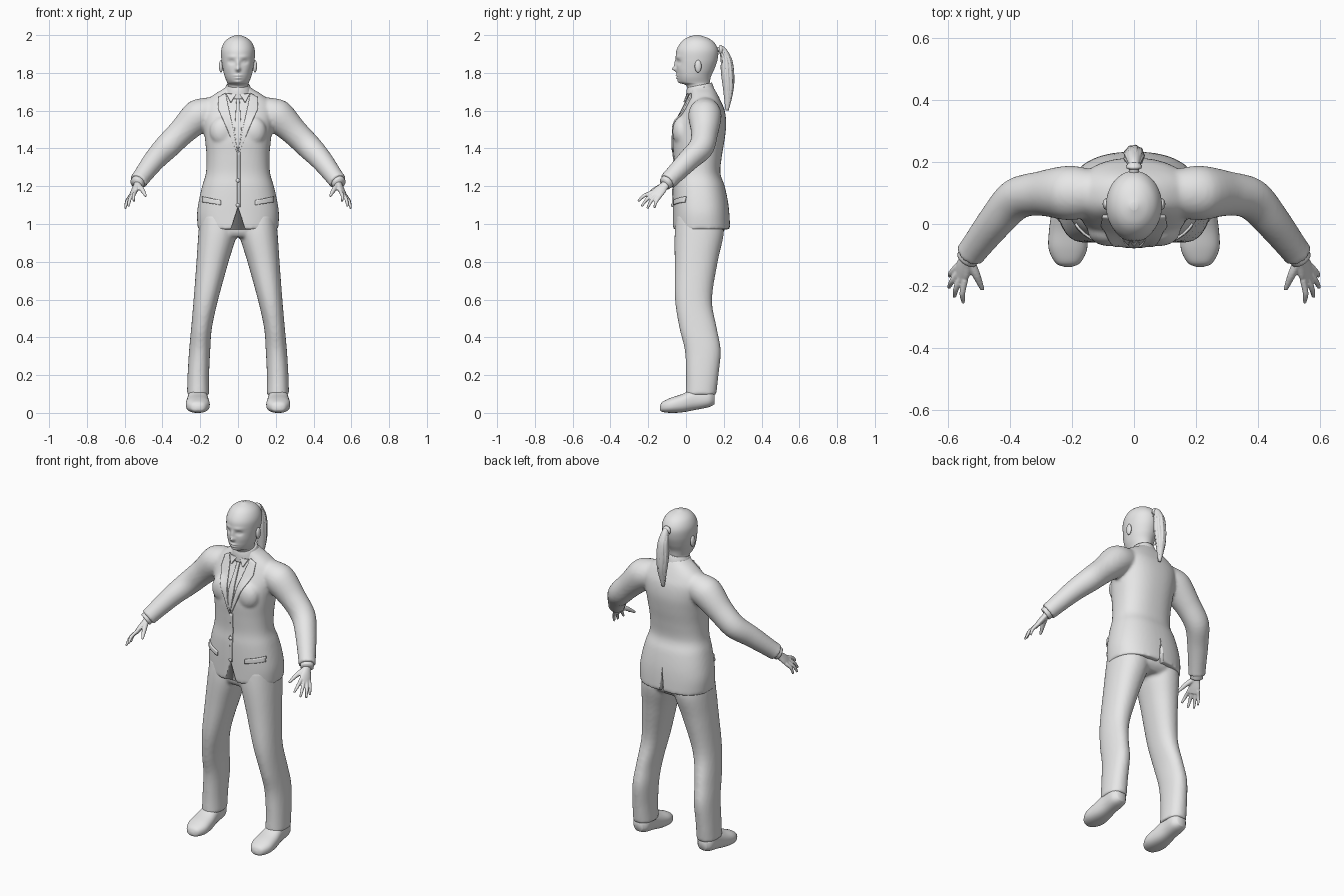
import bpy, bmesh, math, random
from mathutils import Vector

cube = bpy.data.objects.get("Cube")
if cube:
    bpy.data.objects.remove(cube)
random.seed(4)

GREY = (0.8, 0.8, 0.8, 1)
grey = bpy.data.materials.new("plain grey")
grey.use_nodes = True
grey.diffuse_color = GREY
grey.node_tree.nodes["Principled BSDF"].inputs["Base Color"].default_value = GREY


def finish(name, bm, mirror=False, voxel=0, smooth=0):
    """Turn a bmesh into a smooth object, optionally fused and mirrored."""
    bmesh.ops.recalc_face_normals(bm, faces=bm.faces)
    for f in bm.faces:
        f.smooth = True
    me = bpy.data.meshes.new(name)
    bm.to_mesh(me)
    bm.free()
    me.materials.append(grey)
    ob = bpy.data.objects.new(name, me)
    bpy.context.collection.objects.link(ob)
    if voxel:
        m = ob.modifiers.new("fuse", "REMESH")
        m.mode, m.voxel_size, m.use_smooth_shade = "VOXEL", voxel, True
    if smooth:
        m = ob.modifiers.new("soften", "SMOOTH")
        m.factor, m.iterations = 0.5, smooth
    if mirror:
        ob.modifiers.new("mirror", "MIRROR").use_mirror_merge = False
    return ob


def loft(bm, secs, sides=32, steps=5, power=2.0):
    """Skin smooth cross-sections, each given as (centre, half axis, half axis)."""
    rows = []
    for i in range(len(secs) - 1):
        a, b, c, d = (secs[min(max(i + k, 0), len(secs) - 1)] for k in (-1, 0, 1, 2))
        for s in range(steps):
            t = s / steps
            rows.append([q + 0.5 * t * ((r - p) + t * ((2*p - 5*q + 4*r - w) + t * (3*(q - r) + w - p)))
                         for p, q, r, w in zip(a, b, c, d)])
    rows.append(secs[-1])
    rings = []
    for o, u, v in rows:
        ring = []
        for k in range(sides):
            a = math.tau * k / sides
            c, s = (math.copysign(abs(f(a)) ** (2 / power), f(a)) for f in (math.cos, math.sin))
            ring.append(bm.verts.new(o + u * c + v * s))
        rings.append(ring)
    for p, q in zip(rings, rings[1:]):
        for k in range(sides):
            j = (k + 1) % sides
            bm.faces.new((p[k], p[j], q[j], q[k]))
    bm.faces.new(rings[0][::-1])
    bm.faces.new(rings[-1])


def stack(bm, rows, cx=None, tilt=0, **kw):
    """Horizontal sections: height, half width, front, back (and centre x)."""
    loft(bm, [(Vector((r[4] if len(r) > 4 else 0, (r[2] + r[3]) / 2, r[0])), Vector((r[1], 0, 0)),
               Vector((0, (r[3] - r[2]) / 2, tilt))) for r in rows], **kw)


def tube(bm, pts, side=1, flat=1.0, **kw):
    """Round tube through (x, y, z, radius) points."""
    ps = [Vector((p[0] * side, p[1], p[2])) for p in pts]
    secs = []
    for i, p in enumerate(ps):
        t = (ps[min(i + 1, len(ps) - 1)] - ps[max(i - 1, 0)]).normalized()
        u = t.cross(Vector((0, 1, 0.3))).normalized()
        secs.append((p, u * pts[i][3], t.cross(u) * pts[i][3] * flat))
    loft(bm, secs, **kw)


def ball(bm, centre, size):
    new = bmesh.ops.create_uvsphere(bm, u_segments=24, v_segments=16, radius=1)["verts"]
    bmesh.ops.scale(bm, vec=size, verts=new)
    bmesh.ops.translate(bm, vec=centre, verts=new)


# Head and neck, with features raised and sunk by soft bumps
bm = bmesh.new()
stack(bm, [(1.62, .055, .03, .13), (1.7, .052, .012, .125), (1.735, .054, 0, .125),
           (1.75, .058, -.033, .126), (1.78, .07, -.046, .132), (1.82, .08, -.05, .15),
           (1.87, .088, -.053, .167), (1.92, .089, -.05, .17), (1.96, .074, -.028, .15),
           (1.985, .048, .002, .115), (2, .012, .045, .07)], sides=96, steps=9)
bumps = [(0, 1.82, .012, .012, .02), (0, 1.845, .009, .025, .01), (.035, 1.858, .017, .011, -.011),
         (.035, 1.858, .009, .006, .005), (.032, 1.885, .025, .009, .004), (0, 1.786, .019, .005, .008),
         (0, 1.772, .017, .005, .008), (0, 1.75, .02, .012, .008), (.05, 1.82, .02, .02, .003)]
for v in bm.verts:
    if v.co.y < .03:
        x, z = abs(v.co.x), v.co.z
        v.co.y -= sum(h * math.exp(-((x - bx) / rx) ** 2 - ((z - bz) / rz) ** 2)
                      for bx, bz, rx, rz, h in bumps)
finish("head", bm)

bm = bmesh.new()
ball(bm, (.09, .064, 1.835), (.011, .018, .033))
finish("ear", bm, mirror=True)

# Ponytail: core, loose strands and band
bm = bmesh.new()
tail = [(0, .155, 1.915, .016), (0, .19, 1.925, .017), (0, .213, 1.87, .028), (0, .22, 1.79, .033),
        (0, .224, 1.7, .026), (0, .217, 1.6, .008)]
tube(bm, tail, sides=20)
for k in range(9):
    a = math.tau * k / 9
    end = random.uniform(0, .04)
    tube(bm, [(r * .75 * math.cos(a), y + r * .75 * math.sin(a), z + end * i / 5, r * .33)
              for i, (x, y, z, r) in enumerate(tail[1:])], sides=8)
finish("ponytail", bm)
bm = bmesh.new()
tube(bm, [(0, .165, 1.917, .02), (0, .18, 1.922, .024), (0, .195, 1.92, .02)], sides=20)
finish("hair_band", bm)

# Jacket: torso, bust and sleeves fused together
bm = bmesh.new()
stack(bm, [(.972, .213, -.07, .234), (1.05, .217, -.07, .23), (1.12, .208, -.07, .222),
           (1.2, .19, -.068, .205), (1.27, .17, -.062, .182), (1.36, .167, -.066, .19),
           (1.45, .175, -.07, .205), (1.53, .185, -.055, .213), (1.6, .19, -.02, .205),
           (1.65, .17, .005, .185), (1.69, .12, .02, .165), (1.715, .078, .02, .15),
           (1.73, .06, .02, .14)], sides=48, power=2.35)
sleeve = [(.13, .1, 1.6, .075), (.21, .1, 1.572, .088), (.3, .098, 1.485, .072), (.38, .08, 1.405, .067),
          (.445, .01, 1.335, .058), (.515, -.08, 1.243, .048), (.529, -.098, 1.225, .049)]
for side in (-1, 1):
    tube(bm, sleeve, side)
    ball(bm, (side * .08, -.02, 1.49), (.07, .052, .08))
jacket = finish("jacket", bm, voxel=.009, smooth=5)


# Front cutaway and back vent
def cut(name, half, top, y0, y1):
    b = bmesh.new()
    ends = [[b.verts.new((x, y, z)) for x, z in ((0, top), (half, .95), (-half, .95))] for y in (y0, y1)]
    b.faces.new(ends[0])
    b.faces.new(ends[1])
    for k in range(3):
        j = (k + 1) % 3
        b.faces.new((ends[0][k], ends[0][j], ends[1][j], ends[1][k]))
    cutter = finish(name, b)
    cutter.hide_render = cutter.hide_viewport = True
    m = jacket.modifiers.new(name, "BOOLEAN")
    m.operation, m.solver, m.object = "DIFFERENCE", "EXACT", cutter


cut("front_cutaway_cutter", .045, 1.09, -.12, -.052)
cut("back_vent_cutter", .016, 1.11, .2, .3)


# Cloth plates laid on the jacket, spanned between two edges given as x, z
def plate(name, left, right, lift=.003, mirror=True, n=10, rows=16):
    b = bmesh.new()

    def along(edge, t):
        f = t * (len(edge) - 1)
        i = min(int(f), len(edge) - 2)
        return Vector(edge[i]).lerp(Vector(edge[i + 1]), f - i)
    grid = []
    for r in range(rows + 1):
        a, c = along(left, r / rows), along(right, r / rows)
        pts = [a.lerp(c, k / n) for k in range(n + 1)]
        grid.append([b.verts.new((p.x, -.1, p.y)) for p in pts])
    for p, q in zip(grid, grid[1:]):
        for k in range(n):
            b.faces.new((p[k], p[k + 1], q[k + 1], q[k]))
    ob = finish(name, b)
    m = ob.modifiers.new("lay", "SHRINKWRAP")
    m.target, m.wrap_method, m.wrap_mode, m.offset = jacket, "PROJECT", "ABOVE_SURFACE", lift
    m.use_project_y, m.use_positive_direction, m.use_negative_direction = True, True, False
    m = ob.modifiers.new("thickness", "SOLIDIFY")
    m.thickness, m.offset = .009, 0
    if mirror:
        ob.modifiers.new("mirror", "MIRROR").use_mirror_merge = False


plate("lapel", [(.065, 1.69), (.04, 1.57), (.003, 1.39)], [(.1, 1.67), (.105, 1.61), (.006, 1.38)])
plate("pocket_flap", [(.09, 1.125), (.09, 1.1)], [(.185, 1.145), (.185, 1.115)], rows=4)
plate("tie", [(-.012, 1.67), (-.009, 1.64), (-.018, 1.5), (-.006, 1.4)],
      [(.012, 1.67), (.009, 1.64), (.018, 1.5), (.006, 1.4)], mirror=False)
plate("collar_leaf", [(.008, 1.685), (.035, 1.64)], [(.06, 1.685), (.04, 1.64)], lift=.012)
plate("front_overlap", [(-.004, 1.38), (-.004, 1.09)], [(.012, 1.38), (.012, 1.09)], lift=0, mirror=False)

bm = bmesh.new()
for z in (1.1, 1.23):
    ball(bm, (0, -.07, z), (.011, .009, .011))
finish("buttons", bm)

# Shirt collar standing round the neck
bm = bmesh.new()
stack(bm, [(1.675, .085, .0, .155), (1.715, .07, .002, .145), (1.735, .062, .006, .137)], tilt=.014, sides=40)
finish("shirt_collar", bm)

# Trousers: seat and both legs fused
bm = bmesh.new()
stack(bm, [(.93, .13, -.03, .17), (.97, .19, -.05, .205), (1.08, .19, -.05, .2)], power=2.3)
for side in (-1, 1):
    leg = [(1.05, .095, -.05, .19, .105), (.95, .102, -.06, .2, .108), (.8, .085, -.06, .168, .135),
           (.6, .065, -.058, .138, .17), (.45, .055, -.035, .163, .193), (.33, .056, -.006, .184, .203),
           (.2, .057, .0, .172, .21), (.095, .059, -.002, .16, .211)]
    stack(bm, [(*r[:4], side * r[4]) for r in leg], power=2.2)
finish("trousers", bm, voxel=.009, smooth=5)

# Shoe: upright sections from toe to heel (y, half width, bottom, top)
bm = bmesh.new()
loft(bm, [(Vector((.213, y, (lo + hi) / 2)), Vector((w, 0, 0)), Vector((0, 0, (hi - lo) / 2)))
          for y, w, lo, hi in ((-.138, .012, .015, .035), (-.125, .04, .005, .058), (-.08, .062, 0, .08),
                               (-.02, .061, .003, .1), (.05, .052, .016, .13), (.12, .05, .03, .13),
                               (.15, .028, .045, .11))], power=2.4)
finish("shoe", bm, mirror=True)

# Shirt cuff
bm = bmesh.new()
tube(bm, [(.515, -.08, 1.24, .038), (.538, -.112, 1.213, .036)])
finish("shirt_cuff", bm, mirror=True)

# Hand: flat palm, four spread fingers and a thumb
bm = bmesh.new()
wrist, knuckle = Vector((.522, -.085, 1.232)), Vector((.56, -.165, 1.152))
spread = Vector((.45, .85, -.35)).normalized()
normal = (knuckle - wrist).cross(spread).normalized()
loft(bm, [(wrist.lerp(knuckle, t), spread * w, normal * h)
          for t, w, h in ((0, .023, .019), (.4, .026, .017), (.75, .035, .015), (1.05, .034, .011))])
tips = [(.55, -.253, 1.12), (.579, -.235, 1.093), (.597, -.205, 1.082), (.595, -.168, 1.085)]
for i, tip in enumerate(tips):
    base = knuckle + spread * (i - 1.5) * .018 - (knuckle - wrist) * .1
    mid = base.lerp(Vector(tip), .55) + Vector((.006, -.004, .006))
    tube(bm, [(*base, .0105), (*mid, .0095), (*tip, .006)], sides=14)
tube(bm, [(.53, -.115, 1.205, .016), (.508, -.165, 1.182, .013), (.488, -.212, 1.148, .007)], sides=14)
finish("hand", bm, mirror=True, voxel=.004, smooth=2)
